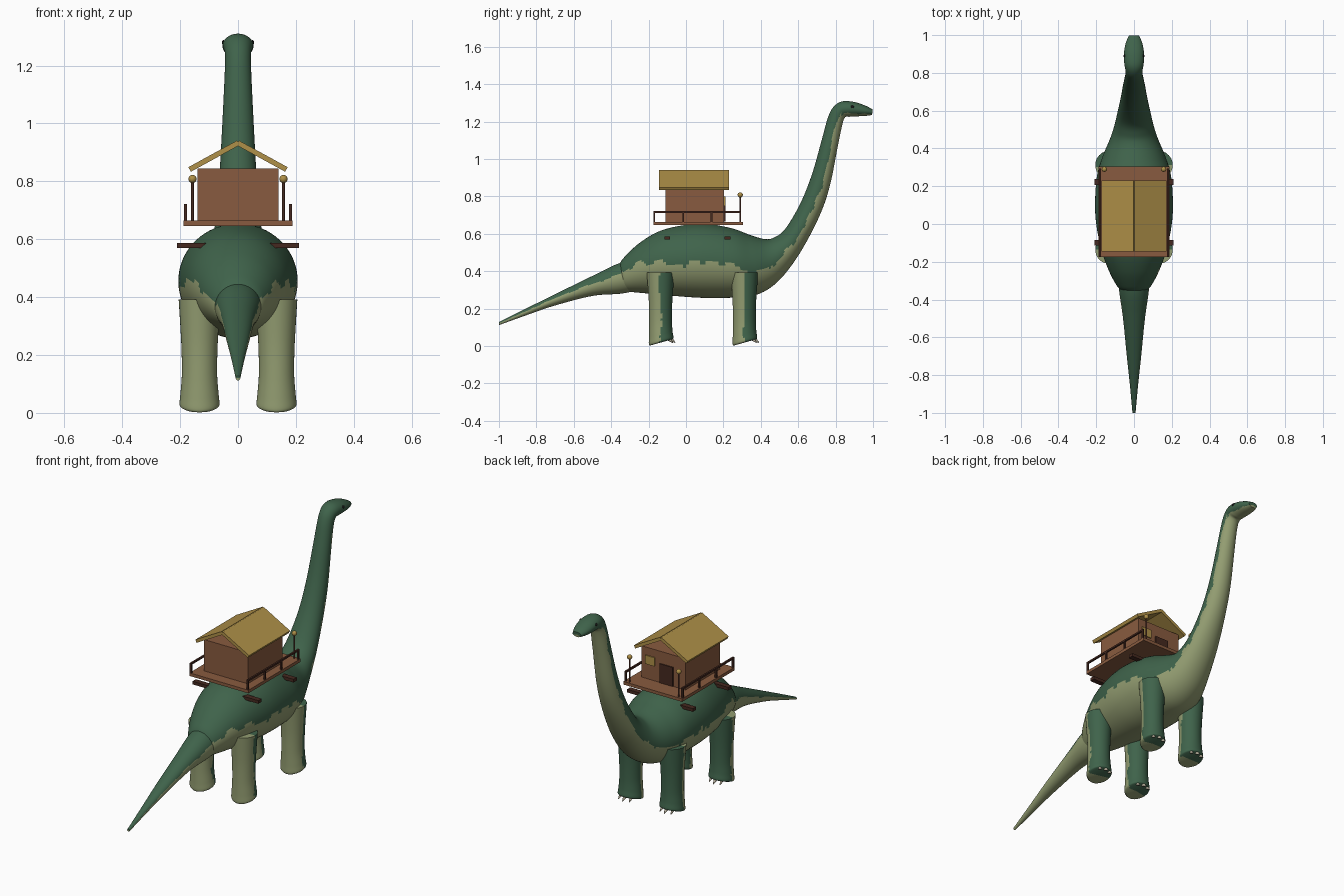
import bpy, bmesh, math
from mathutils import Vector, Matrix, noise

if "Cube" in bpy.data.objects:
    bpy.data.objects.remove(bpy.data.objects["Cube"])


def material(name, rgb):
    m = bpy.data.materials.new(name)
    m.diffuse_color = (*rgb, 1)
    m.use_nodes = True
    m.node_tree.nodes["Principled BSDF"].inputs["Base Color"].default_value = m.diffuse_color
    return m


DARK = material("dark green hide", (0.05, 0.125, 0.07))
LIGHT = material("pale green belly", (0.29, 0.335, 0.165))
WALL = material("brown wood", (0.25, 0.105, 0.05))
BEAM = material("dark wood", (0.06, 0.022, 0.014))
STRAW = material("straw yellow", (0.43, 0.28, 0.065))
CLAW = material("claw ivory", (0.55, 0.5, 0.38))
BLACK = material("eye black", (0.01, 0.01, 0.01))


def finish(name, bm, mats, smooth=True):
    bmesh.ops.recalc_face_normals(bm, faces=bm.faces)
    me = bpy.data.meshes.new(name)
    bm.to_mesh(me)
    bm.free()
    for m in mats:
        me.materials.append(m)
    if smooth:
        for p in me.polygons:
            p.use_smooth = True
        me.set_sharp_from_angle(angle=math.radians(40))
    ob = bpy.data.objects.new(name, me)
    bpy.context.collection.objects.link(ob)
    return ob


def spline(rows, steps):
    """Smoothly interpolate the rows of a section table."""
    out = []
    rows = [Vector(r) for r in rows]
    for i in range(len(rows) - 1):
        a, b, c, d = rows[max(i - 1, 0)], rows[i], rows[i + 1], rows[min(i + 2, len(rows) - 1)]
        for k in range(steps):
            t = k / steps
            out.append(0.5 * (2 * b + (c - a) * t + (2 * a - 5 * b + 4 * c - d) * t * t
                              + (3 * b - a - 3 * c + d) * t ** 3))
    return out + [rows[-1]]


def loft(name, rows, threshold, x=0, y=0, seg=64, steps=8):
    """Elliptical sections (dark side y, z; pale side y, z; half width), two-tone hide."""
    bm = bmesh.new()
    rings, mids = [], []
    for a, b, c, d, w in spline(rows, steps):
        top, low = Vector((x, y + a, b)), Vector((x, y + c, d))
        mid, up = (top + low) / 2, (top - low) / 2
        mids.append(mid)
        rings.append([bm.verts.new(mid + up * math.sin(math.tau * k / seg)
                                   + Vector((w * math.cos(math.tau * k / seg), 0, 0)))
                      for k in range(seg)])

    def paint(face, k):
        p = face.calc_center_median()
        side = math.sin(math.tau * (k + 0.5) / seg)
        wave = 0.28 * noise.noise(p * 13) + 0.1 * noise.noise(p * 40)
        face.material_index = int(side < threshold(p) + wave)

    for r, s in zip(rings, rings[1:]):
        for k in range(seg):
            n = (k + 1) % seg
            paint(bm.faces.new((r[k], r[n], s[n], s[k])), k)
    for ring, mid in ((rings[0], mids[0]), (rings[-1], mids[-1])):
        hub = bm.verts.new(mid)
        for k in range(seg):
            paint(bm.faces.new((ring[k], ring[(k + 1) % seg], hub)), k)
    return finish(name, bm, (DARK, LIGHT))


def box(name, centre, size, mat, tilt=0):
    bm = bmesh.new()
    m = (Matrix.Translation(centre) @ Matrix.Rotation(tilt, 4, 'Y')
         @ Matrix.Diagonal((*size, 1)))
    bmesh.ops.create_cube(bm, size=1, matrix=m)
    return finish(name, bm, (mat,), False)


def ball(name, centre, radius, mat, scale=(1, 1, 1)):
    bm = bmesh.new()
    bmesh.ops.create_uvsphere(bm, u_segments=16, v_segments=10, radius=radius,
                              matrix=Matrix.Translation(centre) @ Matrix.Diagonal((*scale, 1)))
    return finish(name, bm, (mat,))


def cone(name, start, end, r1, r2, mat, seg=10):
    bm = bmesh.new()
    a, b = Vector(start), Vector(end)
    m = Matrix.Translation((a + b) / 2) @ (b - a).to_track_quat('Z', 'Y').to_matrix().to_4x4()
    bmesh.ops.create_cone(bm, cap_ends=True, segments=seg, radius1=r1, radius2=r2,
                          depth=(b - a).length, matrix=m)
    return finish(name, bm, (mat,))


# Body, neck and head in one sweep
def body_line(p):
    if p.y < 0:
        return -0.18 - 1.3 * p.y
    if p.y > 0.83 and p.z > 1.2:
        return -0.5
    return -0.18


loft("body_neck_head", [
    (-.355, .44, -.34, .30, .07), (-.33, .475, -.32, .292, .092),
    (-.25, .55, -.25, .285, .132), (-.14, .615, -.14, .275, .172),
    (0, .648, 0, .263, .2), (.12, .652, .12, .257, .206),
    (.25, .628, .27, .26, .195), (.34, .595, .38, .275, .165),
    (.42, .572, .475, .33, .128), (.47, .58, .56, .425, .105),
    (.53, .626, .64, .55, .088), (.61, .76, .72, .71, .07),
    (.674, .92, .77, .86, .06), (.727, 1.107, .81, 1.06, .05),
    (.76, 1.225, .835, 1.18, .045), (.79, 1.28, .85, 1.222, .046),
    (.835, 1.308, .875, 1.226, .052), (.90, 1.305, .91, 1.228, .053),
    (.96, 1.285, .955, 1.23, .044), (.998, 1.265, .995, 1.235, .027)], body_line)

# Tail
loft("tail", [
    (-.25, .455, -.25, .30, .083), (-.35, .445, -.35, .28, .079),
    (-.5, .375, -.5, .268, .058), (-.7, .277, -.7, .217, .038),
    (-.85, .203, -.85, .166, .022), (-1, .128, -1, .112, .008)], lambda p: 0.2)

# Legs with slanted soles and three claws each
leg_rows = [(.062, .036, -.058, .002, .058), (.069, .045, -.063, .012, .069),
            (.064, .08, -.062, .05, .066), (.061, .14, -.061, .13, .061),
            (.063, .24, -.063, .24, .063), (.074, .392, -.074, .392, .072)]
for side, sx in (("left", -1), ("right", 1)):
    for end, ly in (("front", .312), ("rear", -.136)):
        loft(f"{end}_leg_{side}", leg_rows, lambda p: -0.02, sx * .133, ly, 40, 7)
        for i in (-1, 0, 1):
            cx, cy = sx * .133 + i * .032, ly + .062 - abs(i) * .012
            cone(f"{end}_claw_{side}", (cx, cy - .012, .042), (cx * 1.0 + i * .003, cy + .016, .018),
                 .012, .002, CLAW)
    # Eyes
    ball(f"eye_{side}", (sx * .05, .89, 1.279), .009, BLACK, (.6, 1, 1))

# Carrying beams and deck
for by in (-.1, .222):
    box("support_beam", (0, by, .578), (.42, .03, .018), BEAM)
box("deck", (0, .065, .655), (.376, .478, .018), WALL)

# Railings and lantern posts
for sx in (-1, 1):
    box("hand_rail", (sx * .181, .06, .717), (.01, .47, .01), BEAM)
    for py in (-.17, -.015, .137, .29):
        box("rail_post", (sx * .181, py, .69), (.01, .01, .056), BEAM)
    cone("lantern_pole", (sx * .157, .29, .662), (sx * .157, .29, .8), .005, .005, BEAM)
    ball("lantern", (sx * .157, .29, .808), .014, STRAW)

# Hut with door and window
box("hut_walls", (0, .047, .754), (.28, .315, .182), WALL)
box("door", (-.02, .2065, .72), (.085, .008, .11), BEAM)
box("window", (.085, .2065, .775), (.06, .008, .05), STRAW)

# Two roof slabs meeting at the ridge
slope = math.atan2(.092, .168)
for sx in (-1, 1):
    box("roof_slab", (sx * .083, .043, .887), (.192, .375, .018), STRAW, sx * slope)
